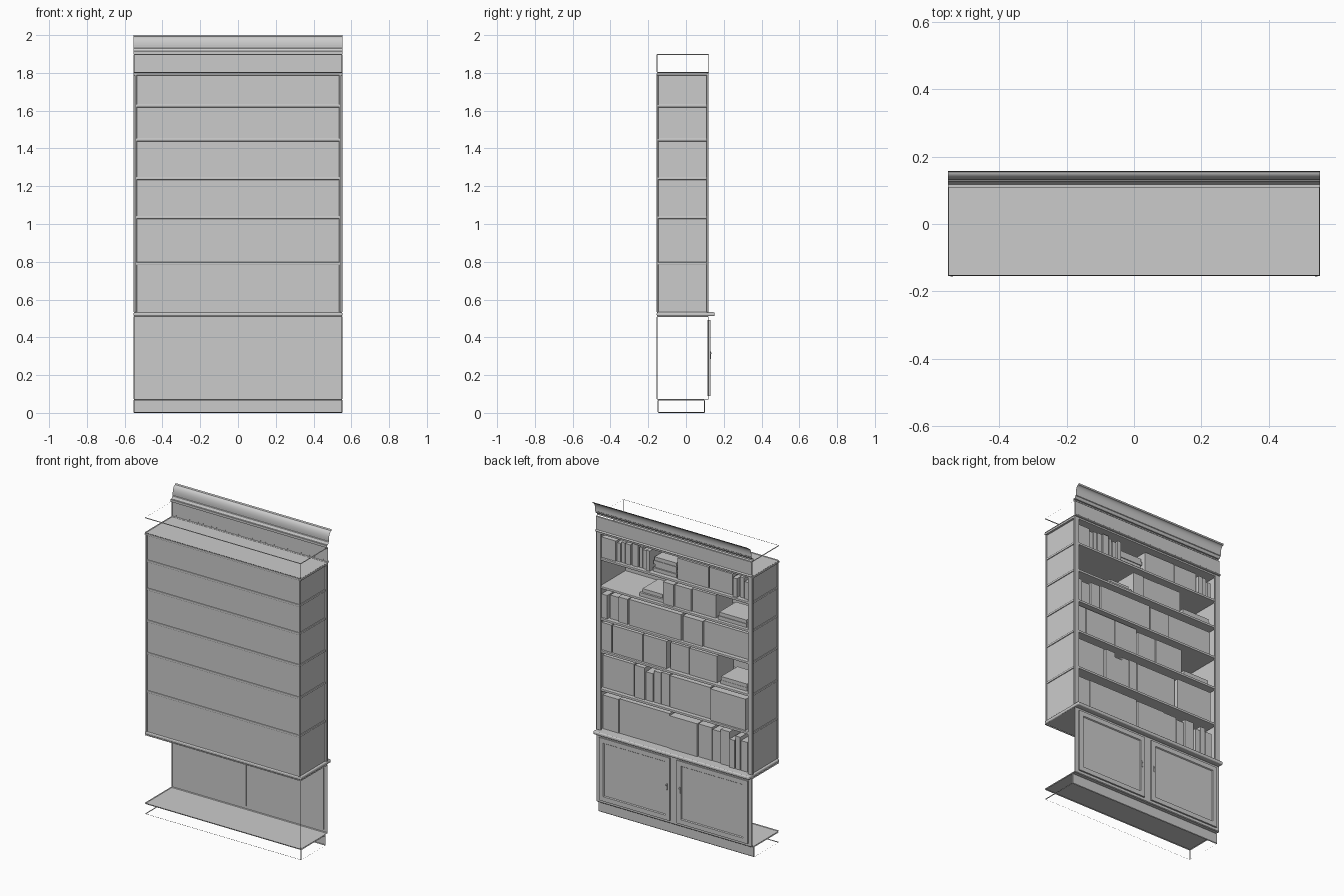
import bpy, bmesh, math, random
from mathutils import Vector

if "Cube" in bpy.data.objects:
    bpy.data.objects.remove(bpy.data.objects["Cube"])
random.seed(4)


def finish(bm, name, smooth=False):
    me = bpy.data.meshes.new(name)
    bm.to_mesh(me)
    bm.free()
    ob = bpy.data.objects.new(name, me)
    bpy.context.collection.objects.link(ob)
    if smooth:
        bpy.ops.object.select_all(action='DESELECT')
        ob.select_set(True)
        bpy.context.view_layer.objects.active = ob
        bpy.ops.object.shade_smooth_by_angle(angle=math.radians(35))
    return ob


def add_box(bm, x, y, z):
    vs = bmesh.ops.create_cube(bm, size=1)['verts']
    for v in vs:
        v.co = Vector(r[0] if c < 0 else r[1] for r, c in zip((x, y, z), v.co))
    return vs


def box(name, x, y, z, bevel=0.0, seg=1, drop=()):
    """Box with bevelled edges; the big faces pointing along drop are left open."""
    bm = bmesh.new()
    add_box(bm, x, y, z)
    if bevel:
        bmesh.ops.bevel(bm, geom=bm.edges[:], offset=bevel, segments=seg,
                        profile=0.5, affect='EDGES')
    bm.normal_update()
    gone = [f for f in bm.faces if any(f.normal.dot(Vector(d)) > 0.99 for d in drop)]
    bmesh.ops.delete(bm, geom=gone, context='FACES')
    return finish(bm, name, False)


def strip(name, profile, half):
    """Open moulding: a (y, z) profile run along x."""
    bm = bmesh.new()
    rows = [[bm.verts.new((x, y, z)) for y, z in profile] for x in (-half, half)]
    for i in range(len(profile) - 1):
        bm.faces.new((rows[0][i], rows[0][i + 1], rows[1][i + 1], rows[1][i]))
    return finish(bm, name, True)


L, R, BACK, DOWN, UP = (-1, 0, 0), (1, 0, 0), (0, -1, 0), (0, 0, -1), (0, 0, 1)
W = 0.553

# lower carcass: open at the sides and back
box("plinth", (-W, W), (-0.15, 0.10), (0, 0.07), 0.004, drop=(L, R, BACK, DOWN, UP))
box("cabinet", (-W, W), (-0.155, 0.12), (0.07, 0.512), 0.004, drop=(L, R, BACK, UP))
box("counter", (-W, W), (-0.155, 0.152), (0.512, 0.533), 0.007, 3)

# upper carcass: panels set in a little from the posts and shelf ends
box("back_panel", (-0.537, 0.537), (-0.150, -0.142), (0.532, 1.795))
for s, side in ((-1, "left"), (1, "right")):
    box("side_panel_" + side, sorted((s * 0.528, s * 0.540)), (-0.15, 0.112), (0.532, 1.795))
    box("front_stile_" + side, sorted((s * 0.52, s * W)), (0.108, 0.12), (0.532, 1.8), 0.002)
    box("rear_post_" + side, sorted((s * 0.536, s * 0.546)), (-0.156, -0.146), (0.532, 1.795), 0.002)
SHELVES = [0.533, 0.798, 1.042, 1.249, 1.453, 1.633]
for i, top in enumerate(SHELVES[1:]):
    box(f"shelf_{i + 1}", (-0.545, 0.545), (-0.155, 0.116), (top - 0.015, top), 0.003, 2)
box("top_board", (-W, W), (-0.155, 0.12), (1.787, 1.80), 0.003, 2)

# frieze and crown moulding: front sheets only
box("frieze", (-W, W), (-0.155, 0.123), (1.80, 1.90), 0.004, drop=(L, R, BACK, UP, DOWN))
strip("frieze_bead", [(0.120, 1.797), (0.126, 1.799), (0.128, 1.804), (0.126, 1.81), (0.122, 1.813)], W)
cove = [(0.130 + 0.024 * (1 - math.cos(a)), 1.947 + 0.045 * math.sin(a))
        for a in [i * math.pi / 16 for i in range(9)]]
strip("cornice", [(0.108, 1.90), (0.108, 1.915), (0.118, 1.915), (0.124, 1.922),
                  (0.126, 1.93), (0.130, 1.933), (0.130, 1.947)]
      + cove + [(0.158, 2.0)], W)

# doors with raised frame, sunk panel, knob and key plate
for s, side in ((-1, "left"), (1, "right")):
    bm = bmesh.new()
    add_box(bm, sorted((s * 0.025, s * 0.525)), (0.115, 0.130), (0.09, 0.492))
    bm.normal_update()
    face = max(bm.faces, key=lambda f: f.normal.y)
    bmesh.ops.inset_region(bm, faces=[face], thickness=0.042)
    bmesh.ops.inset_region(bm, faces=[face], thickness=0.006, depth=-0.006)
    finish(bm, "door_" + side)
    box("key_plate_" + side, sorted((s * 0.041, s * 0.051)), (0.129, 0.132), (0.285, 0.325), 0.001)
    bpy.ops.mesh.primitive_uv_sphere_add(segments=12, ring_count=8, radius=0.005,
                                         location=(s * 0.046, 0.131, 0.315))
    bpy.context.object.name = "door_knob_" + side
    bpy.ops.object.shade_smooth()

# books: per shelf from the bottom, (start, end, height) runs measured from the +x side
ROWS = [
    [(0, .11, .215), (.115, .47, .22), (.475, .67, .21), (.675, .77, .21), (.775, .83, .2),
     (.835, .9, .22), (.905, .94, .18), (.945, .98, .21), (.985, 1.03, .19)],
    [(0, .22, .205), (.23, .3, .205), (.305, .355, .18), (.36, .41, .2), (.415, .47, .205),
     (.475, .76, .2), (.77, 1.02, .2)],
    [(0, .07, .175), (.075, .29, .175), (.295, .46, .175), (.48, .61, .17), (.615, .81, .17),
     (.82, 1.03, .045)],
    [(0, .04, .15), (.05, .11, .15), (.115, .18, .16), (.19, .56, .165), (.57, .71, .16),
     (.715, 1.03, .165)],
    [(.26, .43, .045), (.435, .51, .14), (.515, .63, .14), (.635, .8, .145), (.81, 1.03, .045)],
    [(0, .1, .13), (.105, .13, .12), (.135, .16, .13), (.165, .2, .13), (.21, .25, .14),
     (.26, .28, .13), (.285, .31, .12), (.315, .34, .13), (.35, .52, .09), (.53, .75, .135),
     (.755, .92, .135), (.93, .96, .12), (.97, 1.0, .13), (1.005, 1.03, .11)],
]
for n, (floor, row) in enumerate(zip(SHELVES, ROWS)):
    bm = bmesh.new()
    for a, b, h in row:
        front = 0.098 + random.uniform(-0.012, 0.008)
        if h < 0.1:
            # low run: books lying flat in a pile
            layers = round(h / 0.02)
            for k in range(layers):
                c = random.uniform(0, 0.015)
                add_box(bm, (0.525 - b + c, 0.525 - a - c), (-0.08, front - c),
                        (floor + h * k / layers, floor + h * (k + 1) / layers))
        else:
            add_box(bm, (0.525 - b, 0.525 - a), (-0.08, front), (floor, floor + h))
    finish(bm, f"books_row_{n + 1}")
